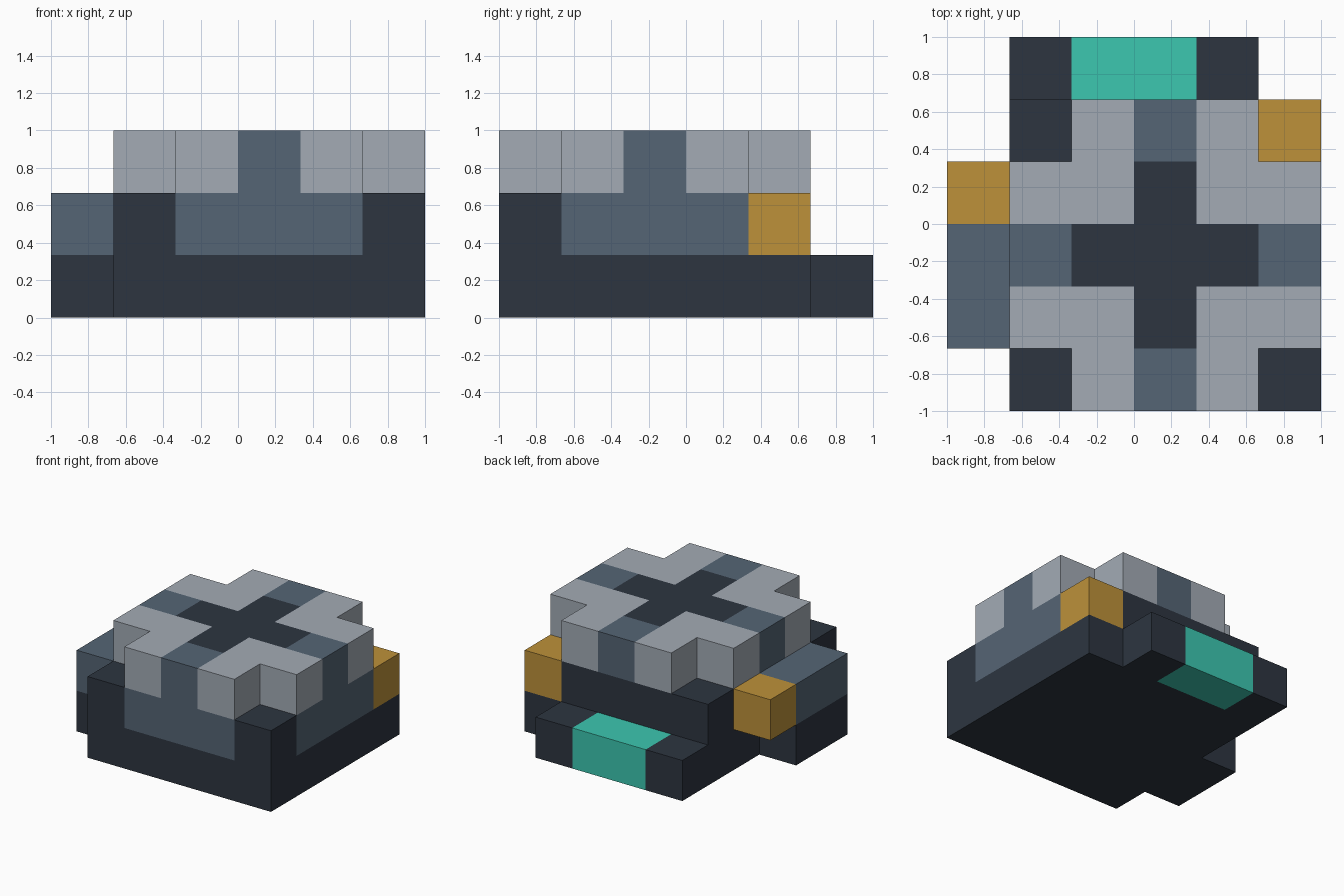
import bpy, bmesh
from mathutils import Vector

cube = bpy.data.objects.get("Cube")
if cube:
    bpy.data.objects.remove(cube, do_unlink=True)

CELL = 1 / 3  # edge of one block


def linear(c):
    c /= 255
    return c / 12.92 if c <= 0.04045 else ((c + 0.055) / 1.055) ** 2.4


def material(name, rgb):
    mat = bpy.data.materials.new(name)
    mat.use_nodes = True
    colour = [linear(c) for c in rgb] + [1]
    mat.diffuse_color = colour
    mat.node_tree.nodes["Principled BSDF"].inputs["Base Color"].default_value = colour
    return mat


dark = material("dark navy", (45, 53, 64))
slate = material("slate blue", (85, 101, 117))
light = material("light grey", (163, 171, 181))
gold = material("gold", (189, 145, 58))
teal = material("teal", (60, 199, 176))

cells = {}  # block position -> part name
parts = {}  # part name -> material


def fill(part, mat, xs, ys, zs):
    """Claim an inclusive range of blocks for a part; later parts win."""
    parts[part] = mat
    for x in range(xs[0], xs[1] + 1):
        for y in range(ys[0], ys[1] + 1):
            for z in range(zs[0], zs[1] + 1):
                cells[x, y, z] = part


# Hull, two layers high, with a low rear step
fill("hull", dark, (1, 5), (0, 4), (0, 1))
fill("rear_step", dark, (1, 4), (5, 5), (0, 0))
fill("rear_glow", teal, (2, 3), (5, 5), (0, 0))

# Slate panels set into the hull
fill("front_panel", slate, (2, 4), (0, 0), (1, 1))
fill("left_panel", slate, (5, 5), (1, 3), (1, 1))

# Pod on the right side
fill("side_pod_base", dark, (0, 0), (1, 2), (0, 0))
fill("side_pod_top", slate, (0, 0), (1, 2), (1, 1))

# Gold blocks
fill("left_gold_block", gold, (5, 5), (4, 4), (1, 1))
fill("right_gold_block", gold, (0, 0), (3, 3), (1, 1))

# Roof: slate cross with a dark centre, and a light L in each quarter
fill("roof_tips", slate, (1, 5), (2, 2), (2, 2))
fill("roof_tips", slate, (3, 3), (0, 4), (2, 2))
fill("roof_cross", dark, (2, 4), (2, 2), (2, 2))
fill("roof_cross", dark, (3, 3), (1, 3), (2, 2))
for sx in (-1, 1):
    for sy in (-1, 1):
        side = ("front" if sy < 0 else "back") + ("_right" if sx < 0 else "_left")
        for i, j in ((1, 1), (2, 1), (1, 2)):
            x, y = 3 + i * sx, 2 + j * sy
            fill("roof_" + side, light, (x, x), (y, y), (2, 2))


def build(part, mat):
    """Skin the exposed sides of a part's blocks and merge flat neighbours."""
    bm = bmesh.new()
    for pos in [p for p, name in cells.items() if name == part]:
        centre = Vector(pos) + Vector((0.5, 0.5, 0.5))
        for axis in range(3):
            for sign in (-1, 1):
                n = Vector((0, 0, 0))
                n[axis] = sign
                if tuple(int(c) for c in Vector(pos) + n) in cells:
                    continue
                u = Vector((n.y, n.z, n.x))
                v = n.cross(u)
                ring = [u + v, v - u, -u - v, u - v]
                bm.faces.new([bm.verts.new((centre + (n + r) / 2) * CELL
                                           - Vector((1, 1, 0))) for r in ring])
    bmesh.ops.remove_doubles(bm, verts=bm.verts, dist=0.001)
    bmesh.ops.dissolve_limit(bm, angle_limit=0.01, verts=bm.verts, edges=bm.edges)
    mesh = bpy.data.meshes.new(part)
    bm.to_mesh(mesh)
    bm.free()
    mesh.materials.append(mat)
    bpy.context.collection.objects.link(bpy.data.objects.new(part, mesh))


for part, mat in parts.items():
    build(part, mat)
